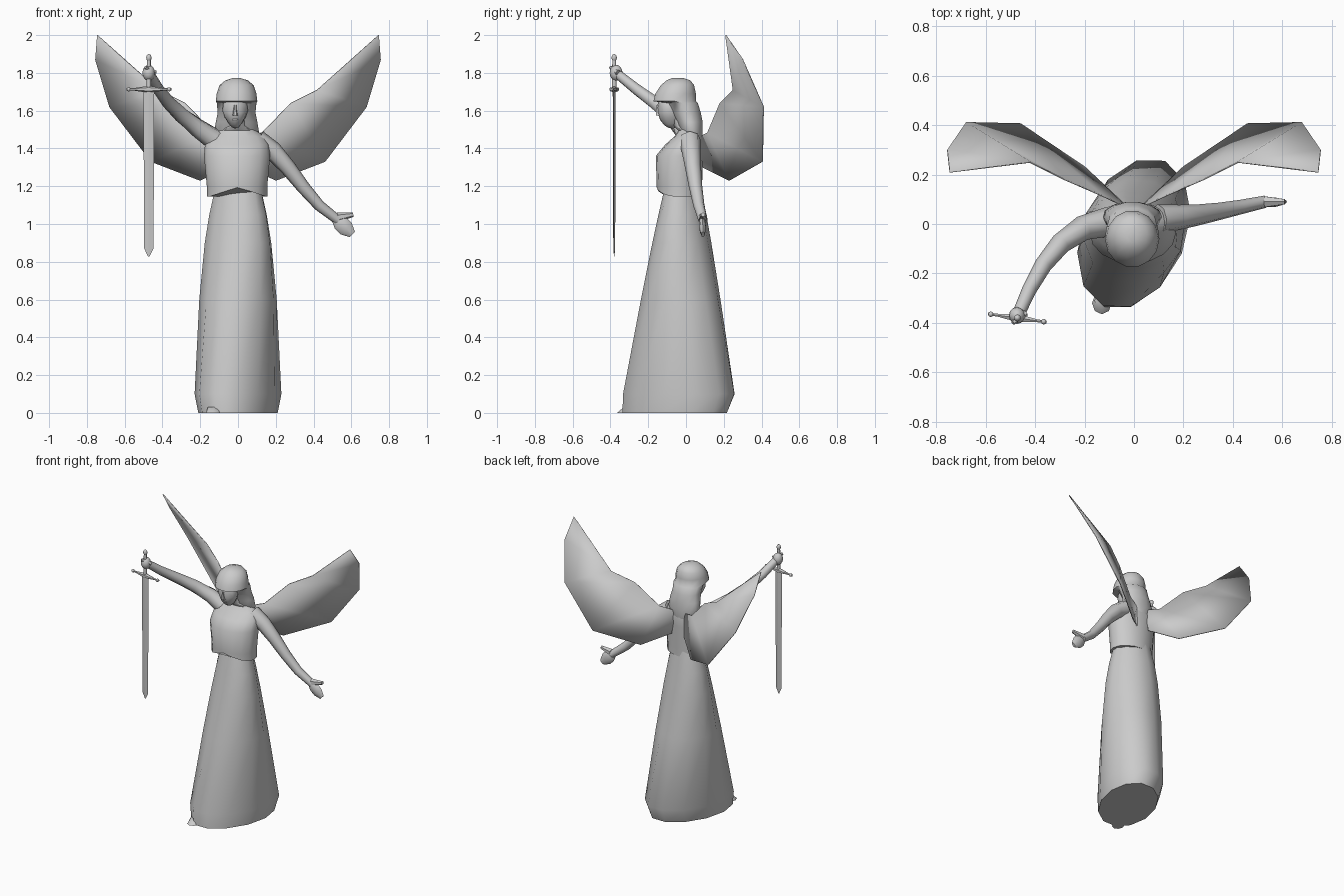
import bpy, bmesh
from math import sin, cos, pi, radians
from mathutils import Vector, Matrix
from mathutils.geometry import interpolate_bezier

if "Cube" in bpy.data.objects:
    bpy.data.objects.remove(bpy.data.objects["Cube"])

grey = (0.6, 0.6, 0.6, 1)
stone = bpy.data.materials.new("grey stone")
stone.use_nodes = True
stone.diffuse_color = grey
stone.node_tree.nodes["Principled BSDF"].inputs["Base Color"].default_value = grey


def finish(name, bm, angle=50):
    """Turn a bmesh into a shaded object."""
    bmesh.ops.recalc_face_normals(bm, faces=bm.faces)
    mesh = bpy.data.meshes.new(name)
    bm.to_mesh(mesh)
    bm.free()
    mesh.materials.append(stone)
    ob = bpy.data.objects.new(name, mesh)
    bpy.context.collection.objects.link(ob)
    bpy.ops.object.select_all(action='DESELECT')
    ob.select_set(True)
    bpy.context.view_layer.objects.active = ob
    bpy.ops.object.shade_smooth_by_angle(angle=radians(angle))
    return ob


def bridge(name, rows, angle=50):
    """Skin closed rows of points and cap both ends."""
    bm = bmesh.new()
    loops = [[bm.verts.new(point) for point in row] for row in rows]
    for low, high in zip(loops, loops[1:]):
        for i in range(len(low)):
            bm.faces.new((low[i - 1], low[i], high[i], high[i - 1]))
    bm.faces.new(loops[0])
    bm.faces.new(loops[-1])
    return finish(name, bm, angle)


def circle(sides):
    return [(cos(2 * pi * i / sides), sin(2 * pi * i / sides)) for i in range(sides)]


def loft(name, rings, sides=12, turn=0, x=0, angle=50, shape=None):
    """Horizontal ellipses, each given as centre y, z, radius x, radius y."""
    spin = Matrix.Rotation(radians(turn), 3, 'Z')
    rows = []
    for y, z, rx, ry in rings:
        row = [Vector((x, y, z)) + spin @ Vector((rx * c, ry * s, 0)) for c, s in circle(sides)]
        if shape:
            for point in row:
                shape(point)
        rows.append(row)
    return bridge(name, rows, angle)


def tube(name, path, radius, sides=8, flat=1, side='Y'):
    """Limb along a path; radius is a rule of the fraction travelled."""
    axis = Vector((0, side == 'Y', side == 'Z'))
    last = len(path) - 1
    rows = []
    for k, point in enumerate(path):
        along = (path[min(k + 1, last)] - path[max(k - 1, 0)]).normalized()
        across = along.cross(axis).normalized()
        depth = along.cross(across) * flat
        rows.append([point + radius(k / last) * (across * c + depth * s) for c, s in circle(sides)])
    return bridge(name, rows)


def curve(*controls, steps=6):
    return interpolate_bezier(*(Vector(c) for c in controls), steps)


def line(start, end, steps=4):
    return [Vector(start).lerp(Vector(end), k / (steps - 1)) for k in range(steps)]


def ball(name, centre, size, tilt=0, shape=None):
    bm = bmesh.new()
    bmesh.ops.create_uvsphere(bm, u_segments=12, v_segments=8, radius=1)
    if shape:
        for vert in bm.verts:
            shape(vert.co)
    place = Matrix.Translation(centre) @ Matrix.Rotation(radians(tilt), 4, 'X')
    bm.transform(place @ Matrix.Diagonal((*size, 1)))
    return finish(name, bm)


# Skirt: flares along a diagonal, turns in at the floor, gathers at the waist
skirt = []
for z in (0, 0.1, 0.6, 0.9, 1.05, 1.2):
    tuck = 0 if z else 0.02
    skirt.append((0.02 * z - 0.04 - tuck, z, 0.34 - 0.21 * z - 2 * tuck, 0.21 - 0.04 * z ** 4 - tuck))
loft("skirt", skirt, turn=67)
loft("toe", [(-0.32, 0, 0.04, 0.045), (-0.31, 0.03, 0.03, 0.02)], sides=8, x=-0.13)


# Bodice: the hem arches up in front, the top runs into the neck
def arch_hem(point):
    if point.z < 1.2 and point.y < -0.05:
        point.z += max(0, 0.05 - abs(point.x) / 3)


loft("bodice", [
    (-0.035, 1.145, 0.16, 0.12), (-0.035, 1.2, 0.16, 0.12), (-0.035, 1.36, 0.175, 0.125),
    (-0.01, 1.42, 0.17, 0.1), (0.01, 1.465, 0.145, 0.07), (0.01, 1.495, 0.1, 0.05),
    (-0.015, 1.52, 0.045, 0.05), (-0.045, 1.6, 0.04, 0.05)],
    sides=16, x=-0.005, shape=arch_hem)


# Head: face narrowing to the chin with shallow eye sockets
def carve_face(point):
    if point.z < 0:
        point.x *= 1 + point.z / 3
    if point.y < -0.6 and 0.2 < point.z < 0.6 and abs(point.x) > 0.2:
        point.y *= 0.84


middle = -0.015
ball("face", (middle, -0.085, 1.6), (0.068, 0.066, 0.096), tilt=12, shape=carve_face)
loft("nose", [(-0.143, 1.575, 0.014, 0.018), (-0.148, 1.63, 0.006, 0.01)], sides=6, x=middle)
ball("lips", (middle, -0.128, 1.553), (0.018, 0.011, 0.007))

# Hair: a point between the shoulders, side locks, a brow ledge and a rounded crown
loft("hair", [
    (0.07, 1.38, 0.02, 0.01), (0.05, 1.43, 0.08, 0.04), (0.03, 1.48, 0.12, 0.06),
    (0.02, 1.54, 0.11, 0.07), (0, 1.59, 0.1, 0.08), (-0.02, 1.64, 0.105, 0.085),
    (-0.06, 1.65, 0.11, 0.115), (-0.055, 1.69, 0.105, 0.11), (-0.045, 1.735, 0.09, 0.09),
    (-0.04, 1.76, 0.06, 0.065), (-0.045, 1.773, 0.02, 0.03)], sides=14, x=middle / 2)


# Arms: one raised with a fist, one lowered with an open hand
def taper(t):
    return 0.06 - 0.05 * t + 0.015 * t * t


tube("right_arm", curve((-0.1, 0.01, 1.43), (-0.3, 0, 1.56), (-0.4, -0.2, 1.65), (-0.47, -0.37, 1.8)),
     taper, side='Z')
ball("right_fist", (-0.473, -0.37, 1.8), (0.033, 0.034, 0.042))
tube("right_thumb", line((-0.44, -0.36, 1.8), (-0.49, -0.4, 1.83)), lambda t: 0.015 - 0.006 * t,
     sides=6, side='Z')
tube("left_arm", curve((0.1, 0.02, 1.44), (0.25, 0.03, 1.39), (0.35, 0.05, 1.12), (0.53, 0.09, 1.02)), taper)
tube("left_palm", line((0.51, 0.085, 1.035), (0.605, 0.09, 0.945)),
     lambda t: 0.02 + 0.025 * sin(pi * t), flat=0.45)
tube("left_thumb", line((0.53, 0.09, 1.035), (0.61, 0.09, 1.05)), lambda t: 0.025 - 0.013 * t, sides=6)

# Sword held point down, slightly turned
grip_x, grip_y, yaw = -0.472, -0.38, -8
loft("blade", [(grip_y, 0.828, 0.004, 0.001), (grip_y, 0.87, 0.025, 0.005), (grip_y, 1.71, 0.029, 0.008)],
     sides=4, turn=yaw, x=grip_x, angle=20)
loft("grip", [(grip_y, 1.7, 0.013, 0.013), (grip_y, 1.87, 0.01, 0.01)], sides=8, x=grip_x)
ball("pommel", (grip_x, grip_y, 1.88), (0.014, 0.014, 0.02))
guard = Vector((grip_x, grip_y, 1.713))
reach = Matrix.Rotation(radians(yaw), 3, 'Z') @ Vector((0.12, 0, 0))
tube("crossguard", line(guard - reach, guard + reach, steps=7), lambda t: 0.006 + 0.012 * sin(pi * t) ** 4, sides=6)
for end in (-1, 1):
    ball("guard_knob", guard + reach * end * 0.9, (0.011, 0.011, 0.011))

# Wings: thin sheets between a leading and a trailing edge, mirrored
leading = [(0.035, 0.07, 1.46), (0.13, 0.115, 1.485), (0.28, 0.18, 1.64), (0.42, 0.25, 1.71), (0.745, 0.21, 2)]
trailing = [(0.05, 0.09, 1.3), (0.2, 0.23, 1.23), (0.46, 0.405, 1.33), (0.68, 0.41, 1.62), (0.755, 0.3, 1.87)]
for name, mirror in (("left_wing", 1), ("right_wing", -1)):
    bm = bmesh.new()
    front, back = ([bm.verts.new((mirror * x, y, z)) for x, y, z in edge] for edge in (leading, trailing))
    for i in range(len(front) - 1):
        bm.faces.new((front[i], front[i + 1], back[i + 1], back[i]))
    wing = finish(name, bm, 60)
    thickness = wing.modifiers.new("thickness", 'SOLIDIFY')
    thickness.thickness = 0.006
    thickness.offset = 0
